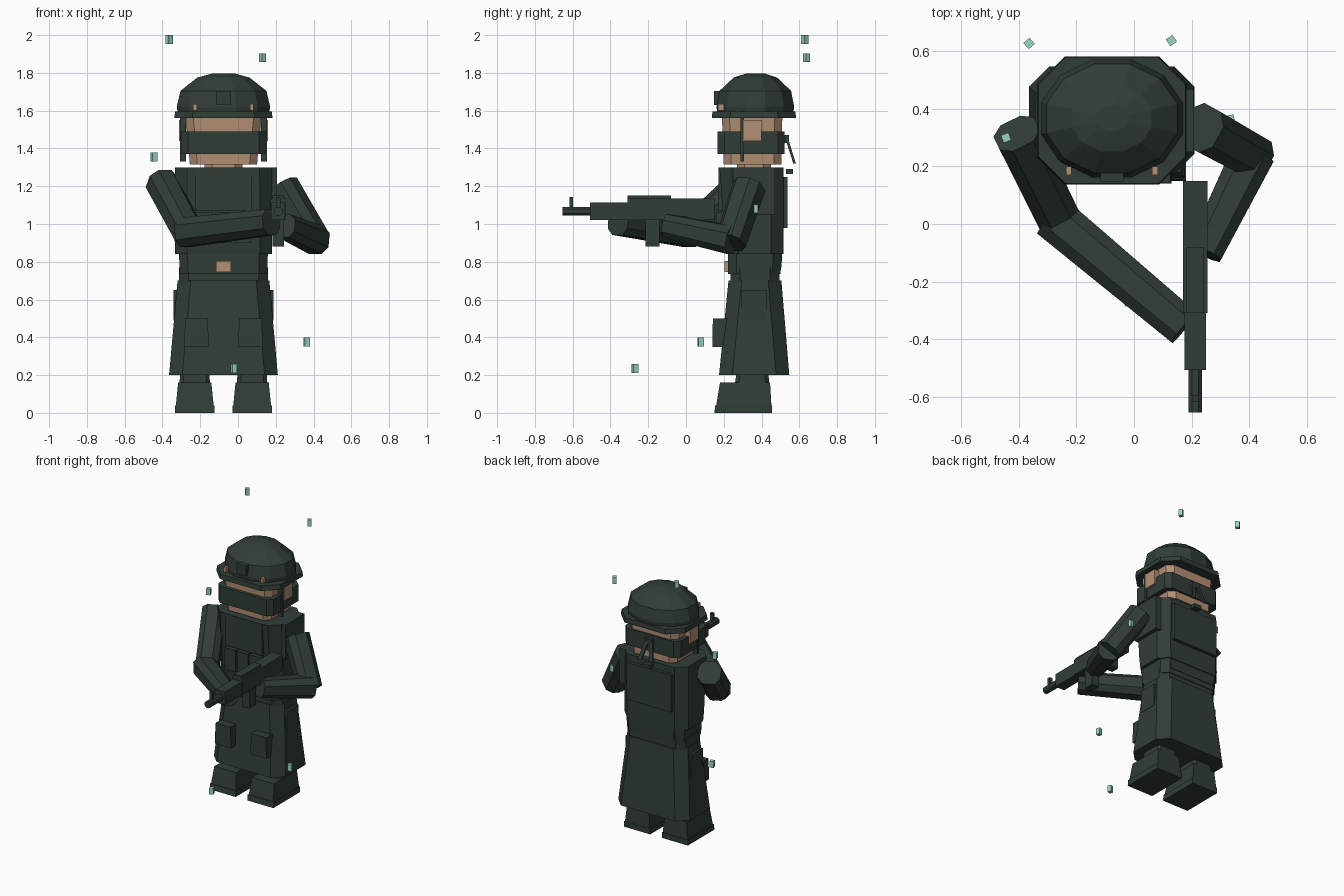
import bpy, bmesh, math
from mathutils import Vector, Matrix

cube = bpy.data.objects.get("Cube")
if cube:
    bpy.data.objects.remove(cube)


def material(name, rgb):
    m = bpy.data.materials.new(name)
    m.use_nodes = True
    m.diffuse_color = (*rgb, 1)
    m.node_tree.nodes["Principled BSDF"].inputs["Base Color"].default_value = (*rgb, 1)
    return m


GREEN = material("dark green cloth", (0.03, 0.047, 0.039))
SKIN = material("skin tan", (0.45, 0.28, 0.175))
TEAL = material("pale teal", (0.33, 0.65, 0.57))
CX, CY = -0.077, 0.36  # middle of the body


def skin_rings(name, rings, mat):
    """Join rings of points with quads, cap both ends."""
    bm = bmesh.new()
    loops = [[bm.verts.new(p) for p in ring] for ring in rings]
    n = len(loops[0])
    for a, b in zip(loops, loops[1:]):
        for i in range(n):
            j = (i + 1) % n
            bm.faces.new((a[i], a[j], b[j], b[i]))
    bm.faces.new(loops[0][::-1])
    bm.faces.new(loops[-1])
    bmesh.ops.recalc_face_normals(bm, faces=bm.faces)
    mesh = bpy.data.meshes.new(name)
    bm.to_mesh(mesh)
    bm.free()
    mesh.materials.append(mat)
    ob = bpy.data.objects.new(name, mesh)
    bpy.context.collection.objects.link(ob)
    return ob


def outline(x0, x1, y0, y1, c):
    """Rectangle, with corners cut by c."""
    if c == 0:
        return [(x0, y0), (x1, y0), (x1, y1), (x0, y1)]
    return [(x0 + c, y0), (x1 - c, y0), (x1, y0 + c), (x1, y1 - c),
            (x1 - c, y1), (x0 + c, y1), (x0, y1 - c), (x0, y0 + c)]


def loft(name, levels, mat=GREEN, c=0):
    """Each level: z, x0, x1, y0, y1."""
    return skin_rings(name, [[(x, y, z) for x, y in outline(*r, c)]
                             for z, *r in levels], mat)


def body(name, levels, mat=GREEN, c=0):
    """Centred loft; each level: z, half width, y0, y1."""
    return loft(name, [(z, CX - w, CX + w, y0, y1) for z, w, y0, y1 in levels], mat, c)


def box(name, x0, x1, y0, y1, z0, z1, mat=GREEN):
    return loft(name, [(z0, x0, x1, y0, y1), (z1, x0, x1, y0, y1)], mat)


def limb(name, a, b, ra, rb):
    """Eight-sided sleeve from a to b."""
    a, b = Vector(a), Vector(b)
    d = (b - a).normalized()
    side = d.cross(Vector((0, 0, 1))).normalized()
    up = side.cross(d)
    rings = [[p + side * u + up * v for u, v in outline(-r, r, -r, r, r * 0.5)]
             for p, r in ((a, ra), (b, rb))]
    return skin_rings(name, rings, GREEN)


# Boots and ankles
for side, s in (("right", -1), ("left", 1)):
    x = CX + s * 0.152
    loft(side + "_sole", [(0, x - .105, x + .105, .15, .455), (.04, x - .105, x + .105, .155, .455)])
    loft(side + "_boot", [(.04, x - .1, x + .1, .16, .452), (.16, x - .088, x + .088, .18, .445)])
    loft(side + "_ankle", [(.16, x - .08, x + .08, .26, .44), (.3, x - .075, x + .075, .28, .43)], c=.02)

# Coat skirt and waist
body("coat_skirt", [(.2, .288, .175, .547), (.7, .243, .225, .505)], c=.07)
body("waist", [(.69, .235, .235, .495), (.77, .235, .235, .495)], c=.05)
body("belt", [(.735, .232, .222, .5), (.845, .235, .222, .508)], c=.045)
box("belt_buckle", CX - .04, CX + .04, .205, .225, .745, .805, SKIN)

# Jacket
body("jacket_hem", [(.77, .228, .23, .506), (.84, .228, .225, .508)], c=.05)
body("jacket", [(.84, .257, .215, .515), (.92, .258, .205, .515), (1.3, .257, .177, .515)], c=.065)
box("left_shoulder_pad", .15, .207, .25, .47, 1.05, 1.3)
box("chest_plate", CX - .15, CX + .15, .172, .22, 1.07, 1.3)
for i in range(3):
    x = CX + (i - 1) * .1
    box("chest_pouch", x - .045, x + .045, .16, .23, .9, 1.06)
box("back_plate", CX - .18, CX + .18, .5, .538, .98, 1.25)
box("back_buckle", CX - .03, CX + .03, .53, .567, 1.265, 1.292)

# Skirt pouches
for side, s in (("right", -1), ("left", 1)):
    x = CX + s * .143
    loft(side + "_front_pouch", [(.35, x - .065, x + .065, .14, .22), (.5, x - .06, x + .06, .142, .235)])
    x = CX + s * .24
    box(side + "_hip_pouch", x - .025, x + .025, .295, .43, .49, .65)

# Head
body("neck", [(1.27, .1, .27, .45), (1.35, .1, .27, .45)], SKIN, c=.04)
body("head", [(1.315, .178, .2, .505), (1.57, .2, .19, .51)], SKIN, c=.04)
body("face_mask", [(1.37, .222, .168, .522), (1.49, .222, .168, .522)], c=.035)
for side, s in (("right", -1), ("left", 1)):
    x = CX + s * .215
    box(side + "_ear", x - .02, x + .02, .305, .4, 1.44, 1.55, SKIN)
    box(side + "_chin_strap", x - .016, x + .016, .288, .306, 1.33, 1.56)
    # Mask tie at the back
    a = CX + s * .012
    b = CX + s * .045
    loft(side + "_mask_tie", [(1.32, b - .014, b + .014, .568, .582), (1.47, a - .014, a + .014, .52, .535)])
box("mask_knot", CX - .03, CX + .03, .515, .545, 1.43, 1.47)

# Helmet
body("helmet_brim", [(1.56, .26, .137, .582), (1.595, .256, .14, .58)], c=.095)
rings = []
for z, f in ((1.59, .98), (1.62, 1), (1.705, .92), (1.775, .56), (1.798, .22)):
    rings.append([(CX + .256 * f * math.cos(t), .367 + .213 * f * math.sin(t), z)
                  for t in (math.tau * (i + .5) / 12 for i in range(12))])
skin_rings("helmet_dome", rings, GREEN)
box("helmet_mount", CX - .04, CX + .04, .147, .2, 1.63, 1.705)
for s in (-1, 1):
    x = CX + s * .15
    box("helmet_rivet", x - .01, x + .01, .17, .2, 1.6, 1.635, SKIN)

# Arms
limb("right_upper_arm", (-.408, .315, 1.225), (-.258, .01, .945), .078, .075)
limb("right_forearm", (-.285, .025, .955), (.175, -.36, 1.01), .078, .068)
limb("left_upper_arm", (.235, .335, 1.2), (.415, .235, .9), .08, .075)
limb("left_forearm", (.415, .245, .915), (.245, -.1, .99), .075, .062)

# Rifle
G = .213
box("rifle_body", G - .042, G + .042, -.31, .15, 1.02, 1.135)
box("rifle_top_cover", G - .03, G + .03, -.31, -.08, 1.12, 1.152)
box("rifle_handguard", G - .037, G + .037, -.508, -.31, 1.02, 1.115)
limb("rifle_barrel", (G, -.655, 1.068), (G, -.5, 1.068), .023, .023)
box("rifle_front_sight", G - .012, G + .012, -.617, -.597, 1.08, 1.142)
box("rifle_magazine", G - .03, G + .03, -.215, -.14, .88, 1.03)
box("rifle_grip", G - .025, G + .025, .0, .06, .93, 1.03)

# Floating particles
for x, y, z, turn in ((-.365, .628, 1.977, 40), (.13, .638, 1.88, 35), (-.445, .3, 1.355, 20),
                      (.335, .365, 1.08, 10), (.365, .077, .375, 15), (-.022, -.27, .235, 20)):
    ob = box("particle", -.014, .014, -.014, .014, -.023, .023, TEAL)
    ob.data.transform(Matrix.Translation((x, y, z)) @ Matrix.Rotation(math.radians(turn), 4, "Z"))
